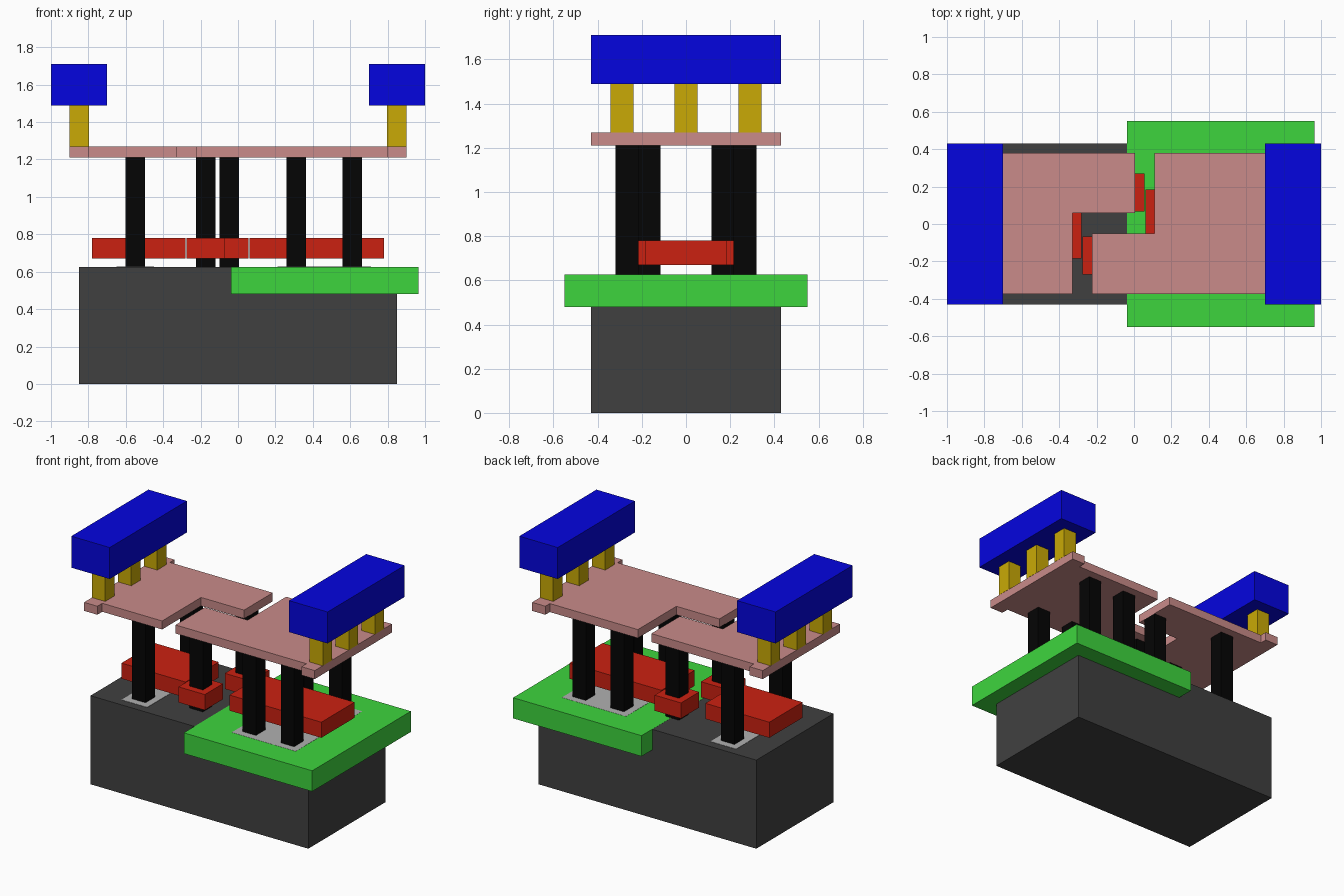
import bpy, bmesh

if "Cube" in bpy.data.objects:
    bpy.data.objects.remove(bpy.data.objects["Cube"])


def material(name, r, g, b):
    # display colour (0-255) to linear
    m = bpy.data.materials.new(name)
    m.diffuse_color = (*[(c / 255) ** 2.2 for c in (r, g, b)], 1)
    m.use_nodes = True
    m.node_tree.nodes["Principled BSDF"].inputs["Base Color"].default_value = m.diffuse_color
    return m


BASE = material("dark_grey", 66, 66, 66)
WELL = material("green", 64, 212, 64)
DIFF = material("light_grey", 175, 175, 175)
GATE = material("red", 202, 38, 24)
PILLAR = material("black", 13, 13, 13)
PLATE = material("pink", 200, 138, 136)
VIA = material("yellow", 200, 168, 14)
RAIL = material("blue", 13, 13, 222)


def prism(name, outline, z0, z1, mat):
    """Extrude a flat outline from z0 up to z1."""
    bm = bmesh.new()
    face = bm.faces.new([bm.verts.new((x, y, z0)) for x, y in outline])
    top = bmesh.ops.extrude_face_region(bm, geom=[face])["geom"]
    verts = [v for v in top if isinstance(v, bmesh.types.BMVert)]
    bmesh.ops.translate(bm, verts=verts, vec=(0, 0, z1 - z0))
    bmesh.ops.recalc_face_normals(bm, faces=bm.faces)
    mesh = bpy.data.meshes.new(name)
    bm.to_mesh(mesh)
    bm.free()
    mesh.materials.append(mat)
    obj = bpy.data.objects.new(name, mesh)
    bpy.context.collection.objects.link(obj)
    return obj


def box(name, x0, x1, y0, y1, z0, z1, mat):
    return prism(name, [(x0, y0), (x1, y0), (x1, y1), (x0, y1)], z0, z1, mat)


# Base block, with the well and contact areas let into its top
box("base_block", -0.85, 0.85, -0.43, 0.43, 0, 0.625, BASE)
box("well", -0.038, 0.964, -0.55, 0.55, 0.48, 0.626, WELL)
box("left_contact_area", -0.65, -0.45, -0.37, 0.37, 0.55, 0.627, DIFF)
box("right_contact_area", 0.21, 0.71, -0.37, 0.37, 0.55, 0.627, DIFF)

# Red gate plates and their connecting pads
GZ = (0.67, 0.78)
box("left_gate", -0.78, -0.28, -0.185, 0.185, *GZ, GATE)
box("right_gate", 0.062, 0.78, -0.185, 0.185, *GZ, GATE)
box("front_gate_pad", -0.275, -0.07, -0.27, -0.067, *GZ, GATE)
box("back_gate_pad", -0.15, 0.055, 0.067, 0.27, *GZ, GATE)

# Black pillars: three mirrored pairs, plus one through each pad
spots = [(x, s * 0.268) for x in (-0.55, 0.312, 0.61) for s in (-1, 1)]
spots += [(-0.172, -0.168), (-0.047, 0.168)]
R = 0.052
for i, (x, y) in enumerate(spots):
    box(f"pillar_{i + 1}", x - R, x + R, y - R, y + R, 0.625, 1.21, PILLAR)

# Two interlocking pink plates with end tabs
left = [(-0.9, -0.43), (-0.797, -0.43), (-0.797, -0.375), (-0.33, -0.375),
        (-0.33, 0.06), (0.005, 0.06), (0.005, 0.38), (-0.797, 0.38),
        (-0.797, 0.43), (-0.9, 0.43)]
right = [(0.9, -0.43), (0.9, 0.43), (0.797, 0.43), (0.797, 0.38),
         (0.11, 0.38), (0.11, -0.05), (-0.225, -0.05), (-0.225, -0.375),
         (0.797, -0.375), (0.797, -0.43)]
prism("left_plate", left, 1.21, 1.27, PLATE)
prism("right_plate", right, 1.21, 1.27, PLATE)

# Yellow posts carrying the blue rails at both ends
for side, s in (("left", -1), ("right", 1)):
    xa, xb = sorted((s * 0.7, s * 1.0))
    box(f"{side}_rail", xa, xb, -0.43, 0.43, 1.488, 1.71, RAIL)
    for i, y in enumerate((-0.29, 0, 0.29)):
        x = s * 0.849
        box(f"{side}_post_{i + 1}", x - R, x + R, y - R, y + R, 1.27, 1.488, VIA)
